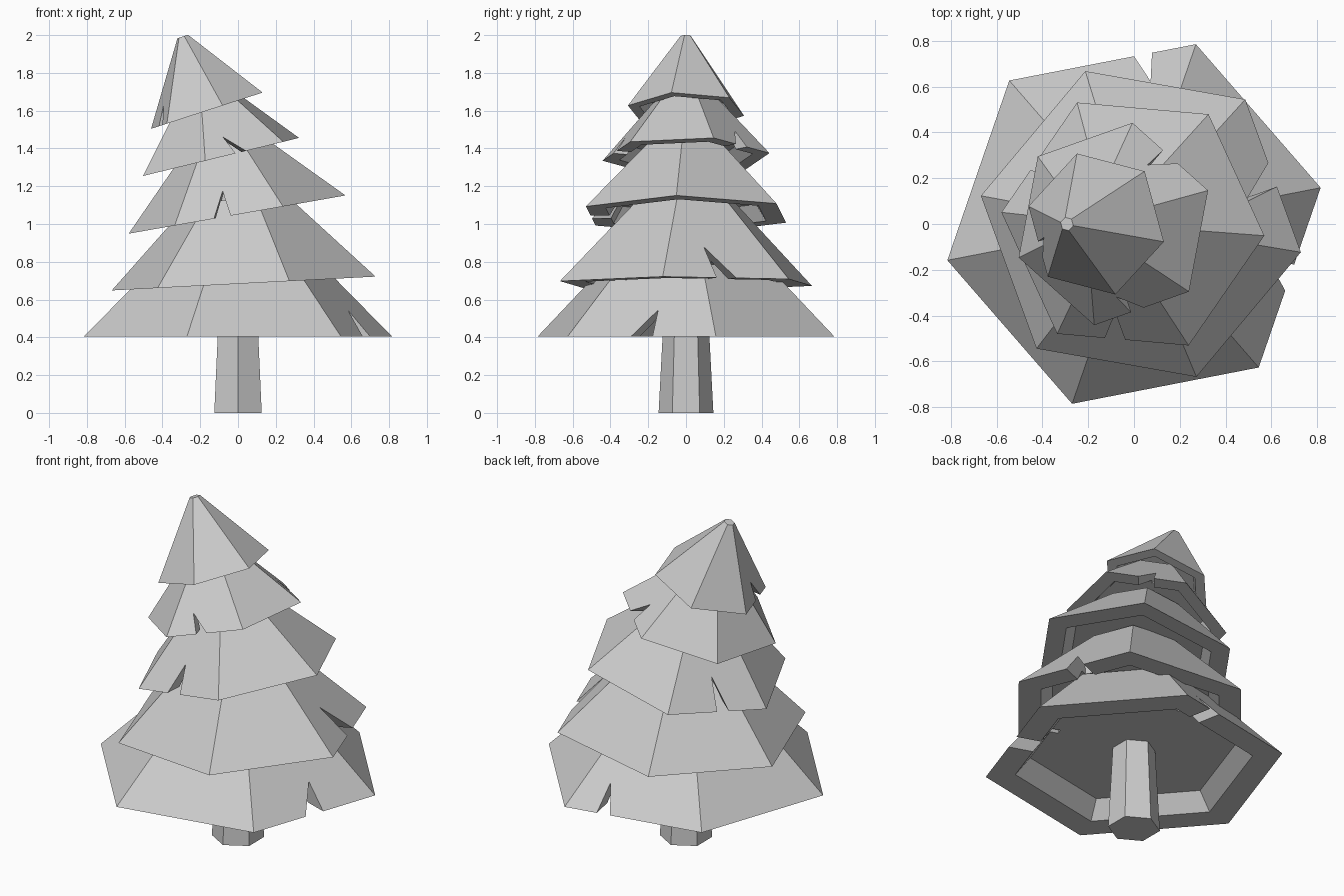
import bpy, bmesh
from math import cos, sin, radians
from mathutils import Matrix, Vector

if "Cube" in bpy.data.objects:
    bpy.data.objects.remove(bpy.data.objects["Cube"])

grey = bpy.data.materials.new("plain grey")
grey.use_nodes = True
grey.diffuse_color = (0.6, 0.6, 0.6, 1)
grey.node_tree.nodes["Principled BSDF"].inputs["Base Color"].default_value = (0.6, 0.6, 0.6, 1)


def loft(name, rings, phase):
    """Closed six-sided solid through (radius, height) rings."""
    bm = bmesh.new()
    loops = []
    for r, z in rings:
        angles = [radians(phase + 60 * i) for i in range(6)]
        loops.append([bm.verts.new((r * cos(a), r * sin(a), z)) for a in angles])
    for low, high in zip(loops, loops[1:]):
        for i in range(6):
            j = (i + 1) % 6
            bm.faces.new((low[i], low[j], high[j], high[i]))
    bm.faces.new(loops[0][::-1])
    bm.faces.new(loops[-1])
    return finish(bm, name)


def finish(bm, name):
    bmesh.ops.recalc_face_normals(bm, faces=bm.faces)
    mesh = bpy.data.meshes.new(name)
    bm.to_mesh(mesh)
    bm.free()
    mesh.materials.append(grey)
    obj = bpy.data.objects.new(name, mesh)
    bpy.context.collection.objects.link(obj)
    return obj


def cut_notches(tier, radius, notches):
    """Cut triangular slits (angle, base start, base end, tip, height) in the rim."""
    bm = bmesh.new()
    for angle, start, end, tip, height in notches:
        turn = Matrix.Rotation(radians(angle), 3, 'Z')
        drop = 0.05
        grow = drop / height
        outline = [(start + (start - tip) * grow, -drop),
                   (end + (end - tip) * grow, -drop), (tip, height)]
        inner, outer = [[bm.verts.new(turn @ Vector((radius * k, s, z)))
                         for s, z in outline] for k in (0.55, 1.2)]
        bm.faces.new(inner)
        bm.faces.new(outer[::-1])
        for i in range(3):
            j = (i + 1) % 3
            bm.faces.new((inner[i], outer[i], outer[j], inner[j]))
    cutter = finish(bm, "notch_cutter")
    cutter.hide_render = True
    mod = tier.modifiers.new("notches", 'BOOLEAN')
    mod.operation, mod.solver, mod.object = 'DIFFERENCE', 'EXACT', cutter
    graph = bpy.context.evaluated_depsgraph_get()
    tier.data = bpy.data.meshes.new_from_object(tier.evaluated_get(graph))
    tier.modifiers.clear()
    bpy.data.objects.remove(cutter)


# Trunk
loft("trunk", [(0.145, 0), (0.118, 0.52)], 30)

# Branch tiers: name, x, z, radius, top radius, height, phase, lean, notches
tiers = [
    ("bottom_branches", 0, 0.405, 0.83, 0.45, 0.38, 11, 0,
     [(101, -0.22, -0.14, -0.19, 0.14), (-19, -0.06, 0.06, 0.05, 0.14)]),
    ("lower_branches", 0.03, 0.685, 0.71, 0.25, 0.46, -10, 3,
     [(20, -0.05, 0.06, -0.07, 0.17)]),
    ("middle_branches", -0.005, 1.05, 0.585, 0.21, 0.38, -5, 10,
     [(145, 0, 0.07, -0.01, 0.15), (265, -0.08, 0.01, -0.02, 0.135)]),
    ("upper_branches", -0.09, 1.355, 0.45, 0.18, 0.3, 19, 13.7,
     [(289, -0.05, 0.01, -0.07, 0.1), (49, -0.045, 0.043, 0.035, 0.1)]),
    ("top_branches", -0.165, 1.6, 0.32, 0.03, 0.413, -14, 18,
     [(196, 0, 0.07, 0, 0.1)]),
]
for name, x, z, radius, top, height, phase, lean, notches in tiers:
    # The underside is a rim around a shallow hollow
    depth = 0.05 + 0.06 * radius
    rings = [(0.7 * radius, depth), (0.8 * radius, 0), (radius, 0), (top, height)]
    tier = loft(name, rings, phase)
    cut_notches(tier, radius, notches)
    tier.location = (x, 0, z)
    tier.rotation_euler.y = -radians(lean)
